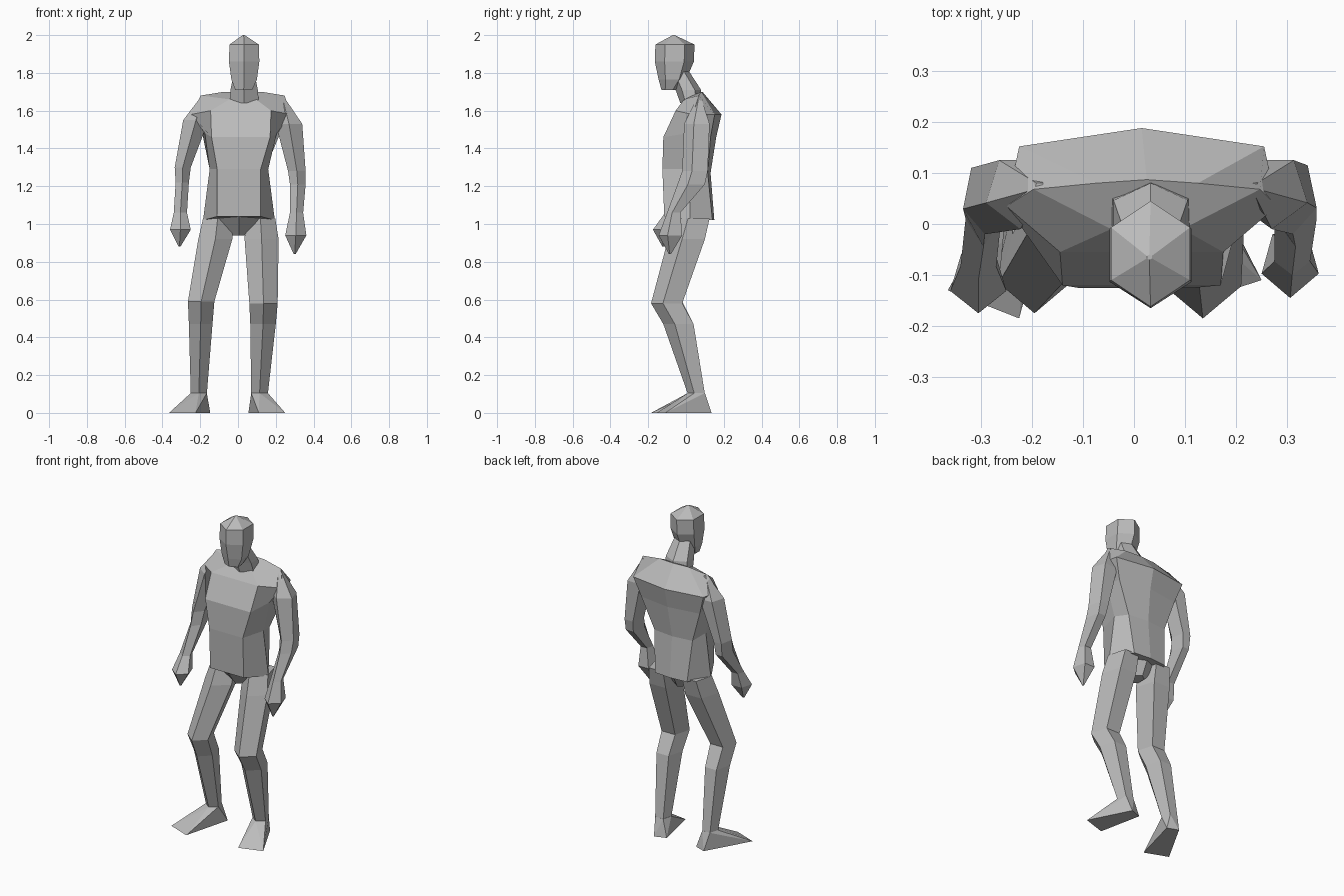
import bpy, bmesh
from math import sin, cos, tau

if "Cube" in bpy.data.objects:
    bpy.data.objects.remove(bpy.data.objects["Cube"])

clay = bpy.data.materials.new("mid_grey")
clay.use_nodes = True
GREY = (0.5, 0.5, 0.5, 1)
clay.diffuse_color = GREY
clay.node_tree.nodes["Principled BSDF"].inputs["Base Color"].default_value = GREY


def finish(name, bm):
    """Turn a bmesh into a flat-shaded object."""
    bmesh.ops.recalc_face_normals(bm, faces=bm.faces)
    mesh = bpy.data.meshes.new(name)
    bm.to_mesh(mesh)
    bm.free()
    mesh.materials.append(clay)
    obj = bpy.data.objects.new(name, mesh)
    bpy.context.collection.objects.link(obj)
    return obj


def skin(name, rings):
    """Join rings of equal size with quads and close both ends."""
    bm = bmesh.new()
    loops = [[bm.verts.new(p) for p in ring] for ring in rings]
    count = len(loops[0])
    for low, high in zip(loops, loops[1:]):
        for i in range(count):
            j = (i + 1) % count
            bm.faces.new((low[i], low[j], high[j], high[i]))
    bm.faces.new(loops[0])
    bm.faces.new(loops[-1])
    return finish(name, bm)


def fitted_ring(sides, left, right, front, back, z):
    """Polygon with one corner to the front, stretched to fill a rectangle."""
    angles = [tau * i / sides for i in range(sides)]
    xs = [sin(a) for a in angles]
    ys = [-cos(a) for a in angles]

    def fit(value, values, low, high):
        return low + (high - low) * (value - min(values)) / (max(values) - min(values))

    return [(fit(x, xs, left, right), fit(y, ys, front, back), z) for x, y in zip(xs, ys)]


def limb(name, sides, stations):
    """Loft through stations given as left, right, front, back, height."""
    return skin(name, [fitted_ring(sides, *s) for s in stations])


def hull(name, points):
    """Wrap a few corner points in a convex skin."""
    bm = bmesh.new()
    for p in points:
        bm.verts.new(p)
    bmesh.ops.convex_hull(bm, input=bm.verts)
    return finish(name, bm)


def torso_ring(cx, front, side, back, spine):
    """Symmetric ring; each pair is half width, depth, height."""
    pairs = [front, side, back]
    right = [(cx - w, y, z) for w, y, z in pairs]
    left = [(cx + w, y, z) for w, y, z in reversed(pairs)]
    return right + [(cx, spine, back[2])] + left


# Torso, from the hem up to the shoulder line
skin("torso", [
    torso_ring(.005, (.115, -.115, 1.04), (.19, .02, 1.02), (.11, .14, 1.02), .15),
    torso_ring(.005, (.115, -.125, 1.29), (.155, .02, 1.29), (.13, .115, 1.27), .13),
    torso_ring(.015, (.155, -.12, 1.46), (.19, .01, 1.48), (.2, .13, 1.46), .16),
    torso_ring(.015, (.16, -.055, 1.6), (.265, .035, 1.58), (.24, .152, 1.58), .188),
    torso_ring(.025, (.07, -.01, 1.66), (.222, .068, 1.68), (.1, .08, 1.7), .087),
])

# Pelvis wedge between the legs
limb("pelvis", 6, [
    (-.03, .04, -.03, .08, .94),
    (-.13, .14, -.11, .13, 1.04),
])

# Neck and head
limb("neck", 6, [
    (-.045, .11, -.03, .085, 1.64),
    (-.04, .105, -.055, .08, 1.71),
    (-.02, .085, -.09, .015, 1.81),
])
limb("head", 6, [
    (-.015, .075, -.13, -.05, 1.71),
    (-.035, .1, -.145, .0, 1.765),
    (-.048, .113, -.165, .042, 1.86),
    (-.045, .11, -.162, .045, 1.95),
    (.025, .035, -.07, -.06, 2),
])

# Arms, from a point on the shoulder to the fingertips
limb("right_arm", 5, [
    (-.195, -.175, .06, .08, 1.675),
    (-.29, -.155, -.01, .125, 1.55),
    (-.335, -.25, -.02, .11, 1.3),
    (-.33, -.26, -.045, .1, 1.22),
    (-.34, -.27, -.11, -.04, 1.06),
    (-.36, -.25, -.175, -.06, .97),
    (-.315, -.305, -.125, -.115, .88),
])
limb("left_arm", 5, [
    (.225, .245, .06, .08, 1.67),
    (.2, .34, -.01, .125, 1.53),
    (.265, .358, -.02, .115, 1.28),
    (.275, .358, -.045, .1, 1.21),
    (.275, .345, -.1, -.03, 1.06),
    (.25, .362, -.145, -.02, .94),
    (.295, .305, -.09, -.08, .84),
])

# Legs, from hip to ankle
limb("right_leg", 5, [
    (-.185, -.03, -.06, .125, 1.03),
    (-.21, -.03, -.095, .1, .92),
    (-.265, -.125, -.175, -.02, .59),
    (-.26, -.135, -.12, .04, .47),
    (-.25, -.165, .01, .1, .1),
])
limb("left_leg", 5, [
    (.04, .197, -.06, .125, 1.03),
    (.035, .215, -.095, .1, .92),
    (.06, .21, -.185, -.02, .58),
    (.065, .2, -.12, .04, .47),
    (.07, .158, .01, .1, .1),
])

# Feet: ankle corners above a flat, turned-out sole
feet = {
    "right_foot": (-.25, -.165, [(-.365, -.13), (-.225, -.185), (-.147, .11), (-.215, .135)]),
    "left_foot": (.07, .158, [(.25, -.11), (.11, -.155), (.055, .11), (.125, .135)]),
}
for name, (inner, outer, sole) in feet.items():
    ankle = fitted_ring(5, inner, outer, .01, .1, .105)
    hull(name, ankle + [(x, y, 0) for x, y in sole])
